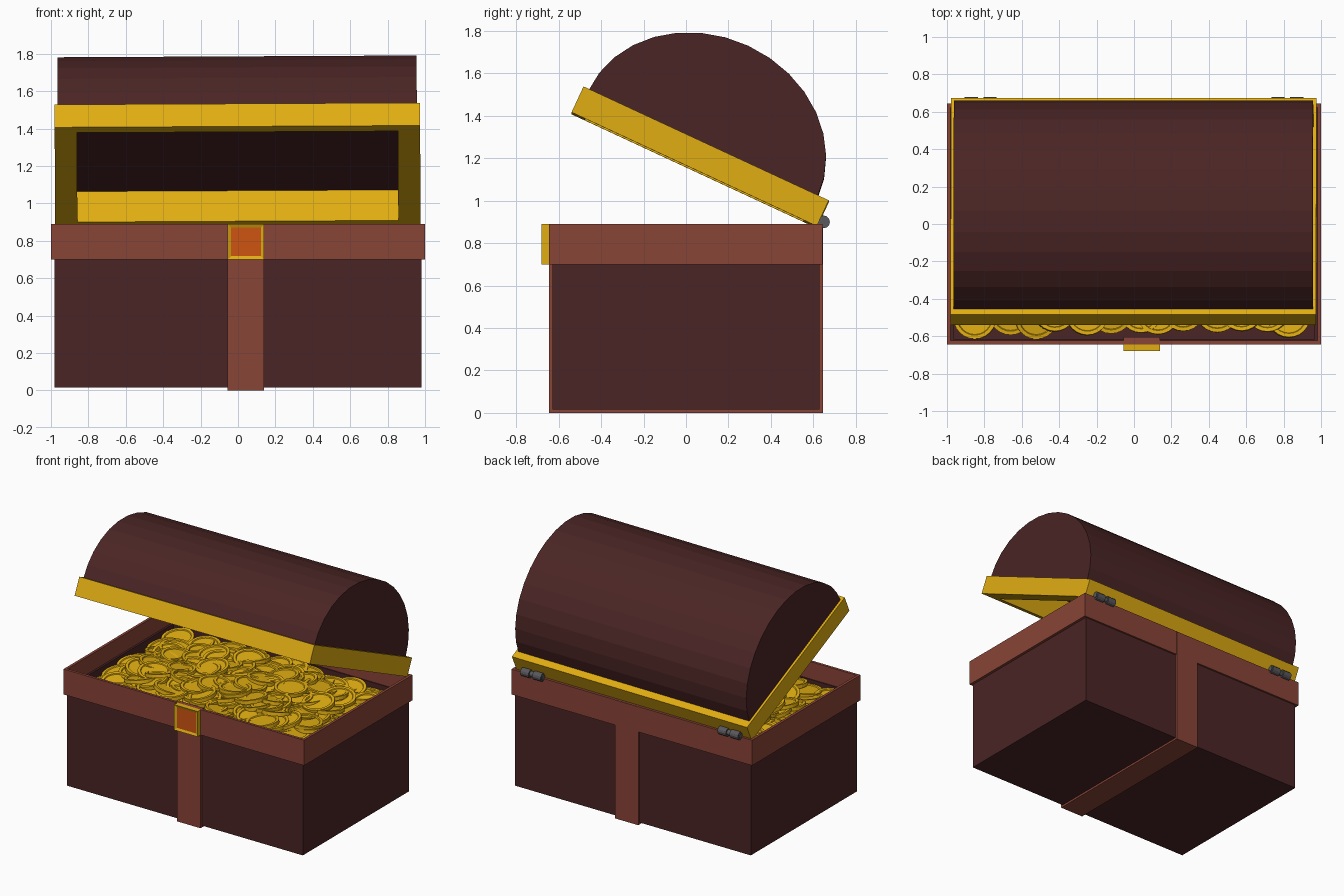
import bpy, bmesh, math, random
from mathutils import Matrix, Vector

if "Cube" in bpy.data.objects:
    bpy.data.objects.remove(bpy.data.objects["Cube"])
random.seed(4)


def material(name, r, g, b):
    m = bpy.data.materials.new(name)
    m.use_nodes = True
    m.diffuse_color = (r, g, b, 1)
    m.node_tree.nodes["Principled BSDF"].inputs["Base Color"].default_value = (r, g, b, 1)
    return m


DARK = material("dark wood", 0.07, 0.018, 0.018)
RED = material("red wood", 0.25, 0.058, 0.037)
GOLD = material("gold", 0.75, 0.42, 0.006)
ORANGE = material("orange inlay", 0.62, 0.09, 0.006)
GREY = material("hinge iron", 0.1, 0.1, 0.11)


def finish(name, bm, *mats, matrix=None):
    bmesh.ops.recalc_face_normals(bm, faces=bm.faces)
    mesh = bpy.data.meshes.new(name)
    bm.to_mesh(mesh)
    bm.free()
    for m in mats:
        mesh.materials.append(m)
    ob = bpy.data.objects.new(name, mesh)
    bpy.context.collection.objects.link(ob)
    if matrix:
        ob.matrix_world = matrix
    return ob


def add_box(bm, lo, hi):
    lo, hi = Vector(lo), Vector(hi)
    mat = Matrix.Translation((lo + hi) / 2) @ Matrix.Diagonal((*(hi - lo), 1))
    return bmesh.ops.create_cube(bm, size=1, matrix=mat)["verts"]


def add_frame(bm, outer, inner, z0, z1):
    """Rectangular ring given outer and inner half sizes."""
    loops = []
    for (hx, hy), z in ((outer, z0), (outer, z1), (inner, z1), (inner, z0)):
        loops.append([bm.verts.new((sx * hx, sy * hy, z))
                      for sx, sy in ((-1, -1), (1, -1), (1, 1), (-1, 1))])
    for k in range(4):
        a, b = loops[k], loops[(k + 1) % 4]
        for i in range(4):
            j = (i + 1) % 4
            bm.faces.new((a[i], a[j], b[j], b[i]))


# Chest body: solid bed with thin walls standing above it
bm = bmesh.new()
add_box(bm, (-0.98, -0.63, 0.015), (0.98, 0.63, 0.64))
add_frame(bm, (0.98, 0.63), (0.965, 0.615), 0.64, 0.76)
finish("chest_body", bm, DARK)

# Rim round the opening
bm = bmesh.new()
add_frame(bm, (1.0, 0.643), (0.98, 0.623), 0.70, 0.89)
finish("chest_rim", bm, RED)

# Centre strap on front, back and underside
bm = bmesh.new()
X0, X1 = -0.055, 0.14
for side in (-1, 1):
    ys = sorted((side * 0.605, side * 0.645))
    add_box(bm, (X0, ys[0], 0), (X1, ys[1], 0.888))
add_box(bm, (X0, -0.61, 0), (X1, 0.61, 0.02))
finish("centre_strap", bm, RED)

# Latch with a sunken inlay
bm = bmesh.new()
add_box(bm, (X0, -0.68, 0.70), (X1, -0.64, 0.89))
bm.normal_update()
front = min(bm.faces, key=lambda f: f.normal.y)
bmesh.ops.inset_individual(bm, faces=[front], thickness=0.025)
bmesh.ops.translate(bm, verts=front.verts, vec=(0, 0.008, 0))
front.material_index = 1
finish("latch", bm, GOLD, ORANGE)

# Open lid: everything shares one tilted frame
LID = (Matrix.Translation((-0.002, 0.0385, 1.1435))
       @ Matrix.Rotation(-0.005, 4, "Y")
       @ Matrix.Rotation(math.radians(-24.9), 4, "X"))
IN_X, IN_Y, CEILING = 0.858, 0.567, 0.18

bm = bmesh.new()
add_frame(bm, (0.977, 0.637), (IN_X, IN_Y), 0, 0.134)
finish("lid_trim", bm, GOLD, matrix=LID)

# Arched lid with a shallow gold-lined recess underneath
bm = bmesh.new()
STEPS = 16
ends = []
for x in (-0.96, 0.96):
    arc = [math.pi * i / STEPS for i in range(STEPS + 1)]
    ends.append([bm.verts.new((x, -0.013 + 0.595 * math.cos(t), 0.125 + 0.51 * math.sin(t)))
                 for t in arc])
a, b = ends
for i in range(STEPS):
    bm.faces.new((a[i], a[i + 1], b[i + 1], b[i]))
bm.faces.new(a)
bm.faces.new(b)
under = bm.faces.new((a[0], b[0], b[-1], a[-1]))
bmesh.ops.recalc_face_normals(bm, faces=bm.faces)
for depth in (0.125, CEILING):
    walls = bmesh.ops.inset_individual(bm, faces=[under], thickness=0.01)["faces"]
    for v in under.verts:
        v.co = (math.copysign(IN_X, v.co.x), math.copysign(IN_Y, v.co.y), depth)
for f in walls:
    f.material_index = 1
finish("lid_dome", bm, DARK, GOLD, matrix=LID)

# Hinges: a pin with two knuckles
for name, x in (("left", 0.82), ("right", -0.82)):
    bm = bmesh.new()
    for dx, radius, length in ((0, 0.02, 0.18), (-0.05, 0.03, 0.07), (0.05, 0.03, 0.07)):
        bmesh.ops.create_cone(
            bm, cap_ends=True, segments=12, radius1=radius, radius2=radius, depth=length,
            matrix=Matrix.Translation((x + dx, 0.648, 0.9)) @ Matrix.Rotation(math.pi / 2, 4, "Y"))
    finish(name + "_hinge", bm, GREY)

# Coin heap: one coin with raised edges, scattered in a low mound
bm = bmesh.new()
bmesh.ops.create_cone(bm, cap_ends=True, segments=24, radius1=0.115, radius2=0.115, depth=0.026)
bm.normal_update()
for cap in [f for f in bm.faces if len(f.verts) > 4]:
    up = cap.normal.z
    bmesh.ops.inset_individual(bm, faces=[cap], thickness=0.02)
    bmesh.ops.inset_individual(bm, faces=[cap], thickness=0.004)
    bmesh.ops.translate(bm, verts=cap.verts, vec=(0, 0, -0.007 * up))
coin = bpy.data.meshes.new("coin")
bm.to_mesh(coin)
bm.free()
coin.materials.append(GOLD)

spots = [(-0.84 + 0.14 * i, -0.49 + 0.14 * j, 0) for i in range(13) for j in range(8)]
spots += [(random.uniform(-0.7, 0.7), random.uniform(-0.38, 0.38), 0.025) for _ in range(50)]
for n, (x, y, lift) in enumerate(spots):
    x = max(-0.85, min(0.85, x + random.uniform(-0.05, 0.05)))
    y = max(-0.5, min(0.5, y + random.uniform(-0.04, 0.04)))
    mound = (1 - (x / 0.98) ** 2) * (1 - (y / 0.7) ** 2)
    z = 0.71 + 0.1 * mound + lift + random.uniform(-0.01, 0.01)
    ob = bpy.data.objects.new(f"coin_{n + 1}", coin)
    bpy.context.collection.objects.link(ob)
    ob.matrix_world = (Matrix.Translation((x, y, z))
                       @ Matrix.Rotation(random.uniform(-0.2, 0.2), 4, "X")
                       @ Matrix.Rotation(random.uniform(-0.2, 0.2), 4, "Y"))
